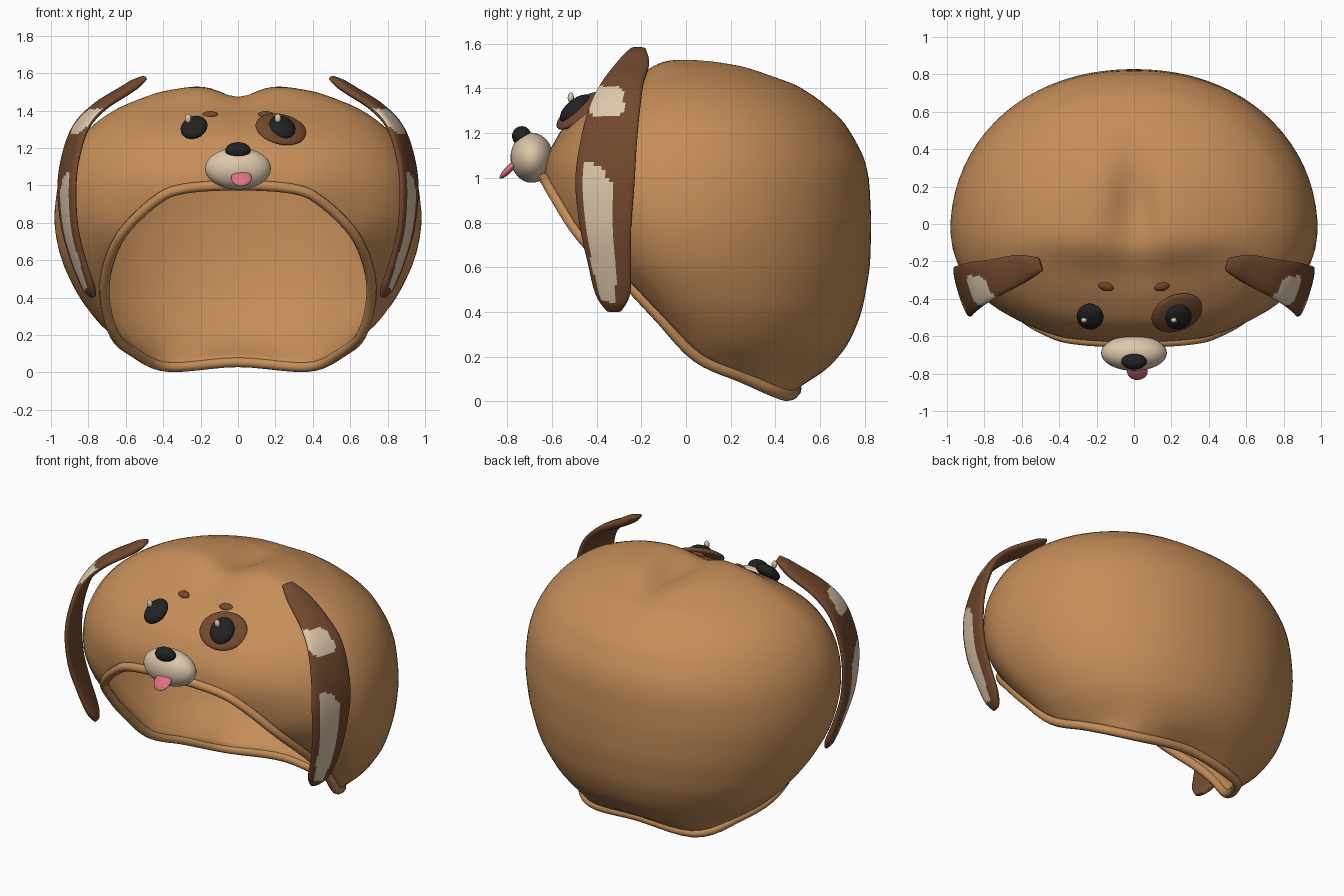
import bpy, bmesh, math
from mathutils import Vector, Matrix

if "Cube" in bpy.data.objects:
    bpy.data.objects.remove(bpy.data.objects["Cube"])


def material(name, rgb):
    m = bpy.data.materials.new(name)
    m.diffuse_color = (*rgb, 1)
    m.use_nodes = True
    m.node_tree.nodes["Principled BSDF"].inputs["Base Color"].default_value = m.diffuse_color
    return m


TAN = material("tan fabric", (0.56, 0.27, 0.10))
BROWN = material("dark brown fabric", (0.17, 0.067, 0.028))
CREAM = material("cream fabric", (0.72, 0.58, 0.41))
BLACK = material("black plastic", (0.016, 0.016, 0.017))
PINK = material("pink felt", (0.75, 0.17, 0.23))


def finish(bm, name, *mats):
    bmesh.ops.recalc_face_normals(bm, faces=bm.faces)
    me = bpy.data.meshes.new(name)
    bm.to_mesh(me)
    bm.free()
    ob = bpy.data.objects.new(name, me)
    bpy.context.collection.objects.link(ob)
    for m in mats:
        me.materials.append(m)
    for p in me.polygons:
        p.use_smooth = True
    return ob


def spline(pts, u, closed=False):
    """Catmull-Rom point on a list of tuples, u from 0 to 1."""
    n = len(pts)
    f = u * (n if closed else n - 1)
    i = min(int(f), n - 1 if closed else n - 2)
    t = f - i
    idx = [(i + k) % n if closed else min(max(i + k, 0), n - 1) for k in (-1, 0, 1, 2)]
    a, b, c, d = (Vector(pts[k]) for k in idx)
    return b + 0.5 * t * ((c - a) + t * ((2 * a - 5 * b + 4 * c - d) + t * (3 * (b - c) + d - a)))


# Hood shape: horizontal slices as (height, half width, front y, back y)
SLICES = [(-0.1, 0.2, 0.1, 0.42), (0.04, 0.44, 0.0, 0.52), (0.13, 0.62, -0.1, 0.64),
          (0.25, 0.77, -0.24, 0.73), (0.4, 0.88, -0.38, 0.79), (0.6, 0.96, -0.52, 0.825),
          (0.8, 0.99, -0.64, 0.83), (1.0, 0.97, -0.66, 0.82), (1.1, 0.94, -0.64, 0.795),
          (1.25, 0.86, -0.54, 0.71), (1.35, 0.75, -0.4, 0.6), (1.42, 0.64, -0.27, 0.5),
          (1.5, 0.43, -0.17, 0.3), (1.53, 0.25, -0.12, 0.17), (1.545, 0.02, -0.01, 0.02)]
C = Vector((0, 0.08, 0.8))


def inside(p):
    for a, b in zip(SLICES, SLICES[1:]):
        if a[0] <= p.z < b[0]:
            t = (p.z - a[0]) / (b[0] - a[0])
            w, yf, yb = (a[k] + (b[k] - a[k]) * t for k in (1, 2, 3))
            yc = -0.05 if yf < -0.07 else yf + 0.3 * (yb - yf)
            if p.z < 0.6:
                yc += (0.6 - p.z) * 0.25
            dy = (p.y - yc) / ((yb - yc) if p.y > yc else (yc - yf))
            return (abs(p.x) / w) ** 2.1 + abs(dy) ** 2.1 < 1
    return False


def radius(d):
    lo, hi = 0.0, 1.6
    for _ in range(22):
        mid = (lo + hi) / 2
        if inside(C + d * mid):
            lo = mid
        else:
            hi = mid
    return lo


# Edge of the face opening
half = [(0.3, -0.62, 0.98), (0.45, -0.58, 0.91), (0.62, -0.47, 0.74),
        (0.7, -0.28, 0.55), (0.71, -0.12, 0.38), (0.66, 0.05, 0.2),
        (0.56, 0.25, 0.11), (0.38, 0.44, 0.03)]
rim = [(0, -0.635, 1.0)] + half + [(0, 0.49, 0.055)] + [(-x, y, z) for x, y, z in reversed(half)]
NU, NV = 96, 44
edge = [spline(rim, i / NU, True) for i in range(NU)]

# Hood: rings swept from the opening to a pole at the upper back
bm = bmesh.new()
pole = Vector((0, 0.64, 0.77)).normalized()
rings = []
for j in range(NV):
    t = j / NV
    ring = []
    for e in edge:
        d0 = (e - C).normalized()
        d = d0.slerp(pole, t) if t else d0
        r = radius(d)
        if t < 0.25:
            r *= 1 + ((e - C).length / radius(d0) - 1) * (1 - t / 0.25) ** 2
        ring.append(bm.verts.new(C + d * r))
    rings.append(ring)
tip = bm.verts.new(C + pole * radius(pole))
for a, b in zip(rings, rings[1:]):
    for i in range(NU):
        k = (i + 1) % NU
        bm.faces.new((a[i], a[k], b[k], b[i]))
for i in range(NU):
    bm.faces.new((rings[-1][i], rings[-1][(i + 1) % NU], tip))
free = [v for v in bm.verts if v not in set(rings[0])]
for _ in range(4):
    bmesh.ops.smooth_vert(bm, verts=free, factor=0.5, use_axis_x=True, use_axis_y=True, use_axis_z=True)
# Valley between the two crown lobes
for v in free:
    x, y, z = v.co
    if z > 1.2:
        v.co.z -= 0.085 * math.exp(-(x / 0.12) ** 2 - ((y - 0.08) / 0.28) ** 2)
hood = finish(bm, "hood", TAN)
sol = hood.modifiers.new("thickness", 'SOLIDIFY')
sol.thickness = 0.025
sol.offset = -1

# Piping round the opening
bm = bmesh.new()
rows = []
for i in range(NU):
    t = (edge[(i + 1) % NU] - edge[i - 1]).normalized()
    out = edge[i] - C
    out = (out - t * out.dot(t)).normalized()
    side = t.cross(out)
    rows.append([bm.verts.new(edge[i] + 0.027 * (out * math.cos(a) + side * math.sin(a)))
                 for a in (k * math.tau / 10 for k in range(10))])
for i in range(NU):
    a, b = rows[i], rows[(i + 1) % NU]
    for k in range(10):
        bm.faces.new((a[k], a[(k + 1) % 10], b[(k + 1) % 10], b[k]))
finish(bm, "opening_piping", TAN)

# Ears: stations as (x, height, front y, back y)
EAR = [(0.50, 1.575, -0.25, -0.18), (0.60, 1.51, -0.31, -0.165), (0.74, 1.42, -0.38, -0.19),
       (0.84, 1.31, -0.435, -0.205), (0.895, 1.15, -0.475, -0.22), (0.915, 0.98, -0.495, -0.23),
       (0.90, 0.78, -0.475, -0.245), (0.86, 0.62, -0.44, -0.245), (0.81, 0.48, -0.405, -0.25),
       (0.775, 0.405, -0.355, -0.29)]
PATCH = [(-0.46, 1.08), (-0.38, 1.05), (-0.32, 0.95), (-0.33, 0.8), (-0.31, 0.6),
         (-0.32, 0.44), (-0.38, 0.45), (-0.42, 0.6), (-0.46, 0.85)]


def in_patch(y, z):
    if ((y + 0.355) / 0.078) ** 4 + ((z - 1.34) / 0.07) ** 4 < 1:
        return True
    hit = False
    for (y0, z0), (y1, z1) in zip(PATCH, PATCH[1:] + PATCH[:1]):
        if (z0 > z) != (z1 > z) and y < y0 + (z - z0) / (z1 - z0) * (y1 - y0):
            hit = not hit
    return hit


def ear(name, s):
    bm = bmesh.new()
    ns, nk = 90, 44
    rows = []
    for i in range(ns + 1):
        u = i / ns
        x, z, yf, yb = spline([Vector(e) for e in EAR], u)
        d = spline(EAR, min(u + 0.02, 1)) - spline(EAR, max(u - 0.02, 0))
        nrm = Vector((-d[1], 0, d[0])).normalized()
        th = 0.027 * min(1, 0.45 + 8 * min(u, 1 - u))
        row = []
        for k in range(nk):
            a = k * math.tau / nk
            off = math.cos(a) * (yb - yf) / 2
            sn = math.sin(a)
            p = Vector((x + 0.3 * off, (yf + yb) / 2 + off, z))
            p += nrm * th * math.copysign(abs(sn) ** 0.7, sn)
            row.append(bm.verts.new((p.x * s, p.y, p.z)))
        rows.append(row)
    for a, b in zip(rows, rows[1:]):
        for k in range(nk):
            f = bm.faces.new((a[k], a[(k + 1) % nk], b[(k + 1) % nk], b[k]))
            c = f.calc_center_median()
            if k < nk / 2 and in_patch(c.y, c.z):
                f.material_index = 1
    bm.faces.new(rows[0])
    bm.faces.new(rows[-1])
    finish(bm, name, BROWN, CREAM)


ear("right_ear", 1)
ear("left_ear", -1)


# Face parts: ellipsoids turned so their local z axis follows a direction
def blob(name, mat, loc, size, normal=(0, 0, 1)):
    rot = Vector(normal).to_track_quat('Z', 'Y').to_matrix().to_4x4() if normal != (0, 0, 1) else Matrix()
    bm = bmesh.new()
    bmesh.ops.create_uvsphere(bm, u_segments=32, v_segments=18, radius=1,
                              matrix=Matrix.Translation(loc) @ rot @ Matrix.Diagonal((*size, 1)))
    return finish(bm, name, mat)


for side, s in (("left", -1), ("right", 1)):
    blob(side + "_eye", BLACK, (0.235 * s, -0.495, 1.31), (0.072, 0.085, 0.038), (0.18 * s, -0.62, 0.75))
    blob(side + "_brow", BROWN, (0.15 * s, -0.335, 1.38), (0.042, 0.024, 0.015), (0.1 * s, -0.4, 0.9))
    blob(side + "_eye_glint", CREAM, (0.24 * s - 0.027, -0.515, 1.358), (0.017, 0.014, 0.024))
blob("eye_patch", BROWN, (0.23, -0.475, 1.30), (0.142, 0.125, 0.03), (0.25, -0.6, 0.75))
blob("muzzle", CREAM, (0, -0.69, 1.09), (0.176, 0.095, 0.112))
blob("nose", BLACK, (0, -0.735, 1.187), (0.068, 0.043, 0.044))
blob("tongue", PINK, (0.018, -0.79, 1.04), (0.055, 0.06, 0.016), (0, -0.7, 0.7))
